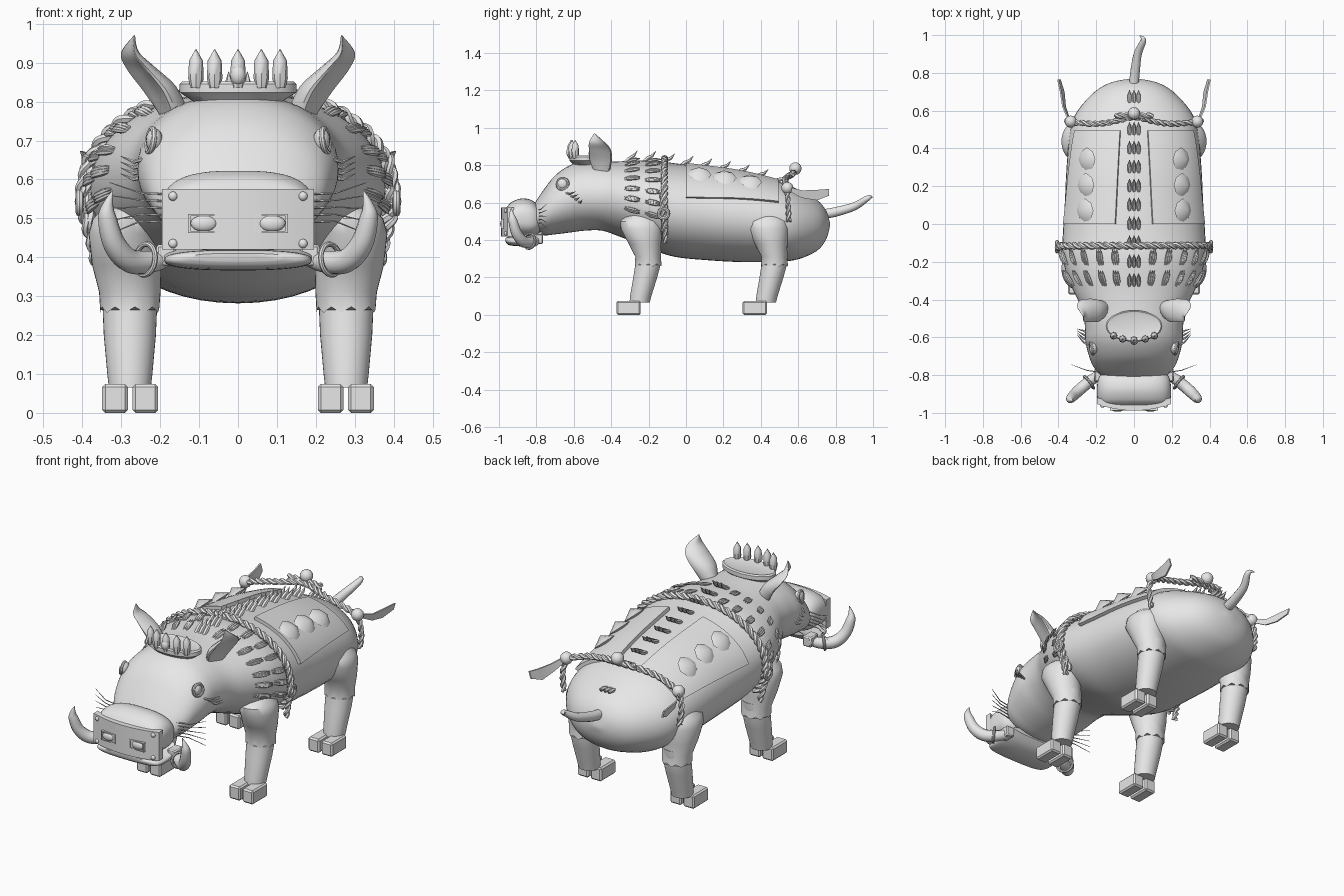
import bpy, bmesh, math
from mathutils import Vector, Matrix

if "Cube" in bpy.data.objects:
    bpy.data.objects.remove(bpy.data.objects["Cube"])

V = Vector
grey = bpy.data.materials.new("clay_grey")
grey.diffuse_color = (0.8, 0.8, 0.8, 1)
grey.use_nodes = True
grey.node_tree.nodes["Principled BSDF"].inputs["Base Color"].default_value = grey.diffuse_color


def finish(name, bm, angle=40):
    bmesh.ops.recalc_face_normals(bm, faces=bm.faces)
    me = bpy.data.meshes.new(name)
    bm.to_mesh(me)
    bm.free()
    ob = bpy.data.objects.new(name, me)
    bpy.context.collection.objects.link(ob)
    me.materials.append(grey)
    bpy.ops.object.select_all(action='DESELECT')
    ob.select_set(True)
    bpy.context.view_layer.objects.active = ob
    bpy.ops.object.shade_smooth_by_angle(angle=math.radians(angle))


def loft(bm, rings, closed=False):
    """Skin a list of point rings, capping both ends unless closed."""
    vs = [[bm.verts.new(p) for p in r] for r in rings]
    n = len(vs[0])
    for a, b in zip(vs, vs[1:] + vs[:1] if closed else vs[1:]):
        for i in range(n):
            bm.faces.new((a[i], a[(i + 1) % n], b[(i + 1) % n], b[i]))
    if not closed:
        bm.faces.new(vs[0])
        bm.faces.new(vs[-1])


def curve(ctrl, steps):
    """Catmull-Rom samples through tuples of any length."""
    out = []
    for i in range(len(ctrl) - 1):
        a, b, c, d = (ctrl[max(0, min(len(ctrl) - 1, i + k))] for k in (-1, 0, 1, 2))
        for s in range(steps):
            t = s / steps
            out.append([q + .5 * t * (r - p + t * (2 * p - 5 * q + 4 * r - w + t * (3 * (q - r) + w - p)))
                        for p, q, r, w in zip(a, b, c, d)])
    return out + [list(ctrl[-1])]


def frames(pts):
    u = None
    for i, p in enumerate(pts):
        t = (pts[min(i + 1, len(pts) - 1)] - pts[max(i - 1, 0)]).normalized()
        u = t.orthogonal() if u is None else u - t * u.dot(t)
        u.normalize()
        yield p, u.copy(), t.cross(u)


def tube(bm, pts, radii, sides=8):
    loft(bm, [[p + max(r, .0008) * (u * math.cos(a) + w * math.sin(a))
               for a in (2 * math.pi * k / sides for k in range(sides))]
              for (p, u, w), r in zip(frames(pts), radii)])


def rope(bm, ctrl, r=.011, pitch=.075):
    """Two strands twisted about a path."""
    pts = [V(c) for c in curve(ctrl, 14)]
    for ph in (0, math.pi):
        d, strand = 0, []
        for i, (p, u, w) in enumerate(frames(pts)):
            d += (p - pts[i - 1]).length if i else 0
            a = ph + 2 * math.pi * d / pitch
            strand.append(p + .8 * r * (u * math.cos(a) + w * math.sin(a)))
        tube(bm, strand, [r] * len(strand), 6)


def ball(bm, pos, scale, seg=16):
    bmesh.ops.create_uvsphere(bm, u_segments=seg, v_segments=seg // 2, radius=1,
                              matrix=Matrix.Translation(pos) @ Matrix.Diagonal((*scale, 1)))


def box(bm, pos, size, bevel=0):
    vs = bmesh.ops.create_cube(bm, size=1, matrix=Matrix.Translation(pos) @ Matrix.Diagonal((*size, 1)))['verts']
    if bevel:
        bmesh.ops.bevel(bm, geom=list({e for v in vs for e in v.link_edges}), offset=bevel, segments=1, affect='EDGES')


def torus(bm, pos, axis, R, r):
    q = V((0, 0, 1)).rotation_difference(V(axis))
    loft(bm, [[V(pos) + q @ V(((R + r * math.cos(b)) * math.cos(a), (R + r * math.cos(b)) * math.sin(a), r * math.sin(b)))
               for b in (math.pi * k / 4 for k in range(8))]
              for a in (math.pi * k / 12 for k in range(24))], True)


def oval(y, rx, zb, zt, n, off=0, a=0):
    e = 2 / n
    s, c = math.sin(a), math.cos(a)
    return V(((rx + off) * math.copysign(abs(s) ** e, s), y,
              (zb + zt) / 2 + ((zt - zb) / 2 + off) * math.copysign(abs(c) ** e, c)))


def oval_loft(bm, secs, n, steps=4, sides=48):
    loft(bm, [[oval(*s, n, 0, 2 * math.pi * k / sides) for k in range(sides)] for s in curve(secs, steps)])


# Body and head: (y, half width, bottom, top)
BODY = [(-.84, .10, .46, .54), (-.81, .165, .44, .595), (-.76, .212, .425, .67), (-.70, .238, .43, .745),
        (-.62, .257, .44, .80), (-.54, .26, .45, .82), (-.45, .275, .45, .82), (-.36, .318, .42, .82),
        (-.27, .355, .385, .825), (-.17, .378, .345, .825), (-.06, .377, .31, .81), (.1, .367, .293, .79),
        (.3, .357, .282, .76), (.5, .337, .285, .71), (.6, .298, .297, .67), (.7, .208, .342, .615),
        (.75, .12, .405, .555), (.77, .015, .475, .49)]
SAMPLES = curve(BODY, 8)
N = 2.06


def surf(y, a, off=0):
    """Point on the body skin at length y and angle a from the top."""
    for p, q in zip(SAMPLES, SAMPLES[1:]):
        if y <= q[0]:
            t = (y - p[0]) / (q[0] - p[0])
            return oval(y, *[i + (j - i) * t for i, j in zip(p[1:], q[1:])], N, off, a)


bm = bmesh.new()
oval_loft(bm, BODY, N)
finish("body", bm)

# Snout, jaw and face plate
bm = bmesh.new()
oval_loft(bm, [(-.972, .11, .43, .56), (-.955, .18, .42, .58), (-.93, .193, .415, .605), (-.88, .196, .415, .622),
               (-.83, .192, .415, .615), (-.795, .175, .43, .59), (-.77, .14, .45, .56)], 2.8)
finish("snout", bm)
bm = bmesh.new()
oval_loft(bm, [(-.965, .12, .39, .41), (-.945, .18, .372, .418), (-.87, .19, .367, .42), (-.81, .185, .385, .43),
               (-.77, .16, .42, .45)], 2.6)
finish("lower_jaw", bm)


def face_y(x):
    return -.988 + .9 * x * x


bm = bmesh.new()
loft(bm, [[V((x, face_y(x) + d, z)) for d, z in ((0, .42), (0, .575), (.035, .575), (.035, .42))]
          for x in (-.195 + .39 * k / 12 for k in range(13))])
finish("face_plate", bm)
bm = bmesh.new()
for s in (-1, 1):
    for z in (.435, .557):
        ball(bm, (s * .167, face_y(.167), z), (.012, .01, .012), 12)
    y = face_y(.085)
    for dz in (-.022, .022):
        box(bm, (s * .085, y, .487 + dz), (.086, .014, .005))
    for dx in (-.04, .04):
        box(bm, (s * .085 + dx, y, .487), (.005, .014, .044))
    ball(bm, (s * .088, y, .487), (.034, .012, .021))
finish("nostrils_and_rivets", bm)

# Tusks with rings
tusks, rings = bmesh.new(), bmesh.new()
for s in (-1, 1):
    c = curve([(.17, -.79, .405, .022), (.225, -.825, .388, .029), (.28, -.87, .392, .031), (.318, -.905, .435, .029),
               (.336, -.925, .50, .024), (.334, -.932, .535, .014), (.322, -.935, .572, .001)], 6)
    tube(tusks, [V((s * p[0], p[1], p[2])) for p in c], [p[3] for p in c], 12)
    torus(rings, (s * .238, -.838, .394), (s * .75, -.6, .1), .04, .007)
    box(rings, (s * .185, -.80, .405), (.05, .07, .055), .006)
finish("tusks", tusks)
finish("tusk_rings", rings)

# Ears: cupped leaves, opening forward and outward
bm = bmesh.new()
for s in (-1, 1):
    rows = []
    for x, y, z, w, t in curve([(.165, -.445, .765, .045, .03), (.20, -.45, .83, .068, .026), (.247, -.455, .885, .066, .016),
                                (.275, -.473, .925, .045, .009), (.267, -.49, .97, .002, .002)], 5):
        rows.append([V((s * (x + .4 * w * c + .9 * t * q + .35 * w * (c * c - .5)),
                        y + .88 * w * c - .4 * t * q - .2 * w * (c * c - .5), z - .4 * t * q))
                     for c, q in ((math.cos(math.pi * k / 8), math.sin(math.pi * k / 8)) for k in range(16))])
    loft(bm, rows)
finish("ears", bm)

# Eyes, brow tufts and whiskers
eyes, hairs = bmesh.new(), bmesh.new()
for s in (-1, 1):
    ball(eyes, (s * .215, -.658, .70), (.022, .032, .032))
    torus(eyes, (s * .224, -.66, .70), (s, -.25, .15), .03, .008)
    for k in range(4):
        tube(hairs, [V((s * .235, -.645 + .02 * k, .655 - .015 * k)), V((s * .268, -.625 + .02 * k, .645 - .015 * k)),
                     V((s * .302, -.585 + .01 * k, .66 - .015 * k))], [.006, .005, 0], 6)
    for k in range(5):
        z = .49 + .018 * k
        tube(hairs, [V((s * .18, -.785, z)), V((s * .25, -.775, z + .003)), V((s * .33, -.745, z + .03 * (k - 2) / 2))],
             [.003, .0025, .001], 5)
finish("eyes", eyes)
finish("brow_hairs_and_whiskers", hairs)

# Crown
bm = bmesh.new()
loft(bm, [[V((rx * math.cos(a), -.54 + ry * math.sin(a), z)) for a in (math.pi * k / 16 for k in range(32))]
          for rx, ry, z in ((.10, .05, .79), (.14, .075, .817), (.15, .083, .824), (.15, .083, .845), (.143, .077, .852), (.12, .06, .847))])
for x in (-.108, -.06, 0, .06, .108):
    y = -.54 - .075 * math.sqrt(1 - (x / .15) ** 2)
    tube(bm, [V((x, y, z)) for z in (.835, .86, .905, .935)], [.014, .02, .018, 0], 8)
ball(bm, (0, -.622, .868), (.02, .018, .026))
finish("crown", bm)

# Hair tufts: triple spines along the back and down the shoulders
bm = bmesh.new()
for y in (-.33, -.23, -.13, -.03, .07, .17, .27, .37, .47, .64):
    for k in (-1, 0, 1):
        c = [surf(y + d, 0, h) + V((.024 * k, 0, 0)) for d, h in ((0, -.012), (.025, .01), (.05, .025), (.07, .052))]
        tube(bm, c, [.01, .012, .009, 0], 6)
for y in (-.33, -.22):
    for a in (.25, .48, .74, 1.0, 1.28, 1.52, 1.78):
        for s in (-1, 1):
            for k in (-1, 0, 1):
                c = [surf(y + d, s * (a + .03 * k), h) for d, h in ((0, -.003), (.03, .008), (.06, .014), (.085, .018))]
                tube(bm, c, [.002, .008, .007, 0], 6)
finish("hair_tufts", bm)

# Saddle panels with gems
panels, gems = bmesh.new(), bmesh.new()
for s in (-1, 1):
    rows = []
    for k in range(11):
        t = k / 10
        lo, hi = .25 - .05 * t, 1.29 - .2 * t
        rows.append([surf(.495 * t, s * (lo + (hi - lo) * j / 12), h)
                     for h, seq in ((.018, range(13)), (-.01, range(12, -1, -1))) for j in seq])
    loft(panels, rows)
    for y in (.07, .205, .34):
        p = surf(y, s * .72, .014)
        n = (surf(y, s * .72, .05) - p).normalized()
        u = V((0, 1, 0))
        w = n.cross(u)
        tip = [gems.verts.new(p + n * .045), gems.verts.new(p - n * .01)]
        ring = [gems.verts.new(p + n * .006 + u * .066 * math.copysign(abs(math.cos(a)) ** 1.3, math.cos(a)) + w * .06 * math.sin(a))
                for a in (math.pi * k / 4 for k in range(8))]
        for k in range(8):
            for v in tip:
                gems.faces.new((ring[k], ring[(k + 1) % 8], v))
finish("saddle_panels", panels)
finish("saddle_gems", gems)

# Collar rope with side rings, and rump rope with beads and ribbons
bm = bmesh.new()
rope(bm, [surf(-.115, -2.15 + 4.3 * k / 24, .016) for k in range(25)])
for s in (-1, 1):
    torus(bm, surf(-.12, s * 1.68, .03), (s, 0, 0), .026, .01)
    rope(bm, [(s * .385, -.125, .66), (s * .405, -.125, .55), (s * .38, -.115, .45), (s * .365, -.11, .385)], .009)
finish("collar_rope", bm)
bm = bmesh.new()
half = [(.06, .555, .745), (.12, .54, .735), (.2, .53, .72), (.28, .535, .697), (.335, .54, .675)]
rope(bm, [(-x, y, z) for x, y, z in half[::-1]] + [(0, .565, .75)] + half, .01)
rope(bm, [(-.1, .572, .755), (0, .575, .76), (.1, .572, .755)], .01)
ball(bm, (0, .585, .782), (.033, .033, .033))
for s in (-1, 1):
    ball(bm, (s * .335, .542, .678), (.032, .032, .032))
    rope(bm, [(s * .335, .54, .68), (s * .355, .545, .6), (s * .345, .55, .5)], .009)
    loft(bm, [[V((s * (x + d), y, z + h)) for d, h in ((-.004 - w * .3, -w), (.004 - w * .3, -w), (.004 + w * .3, w), (-.004 + w * .3, w))]
              for x, y, z, w in ((.345, .555, .67, .012), (.37, .62, .645, .02), (.38, .70, .64, .028), (.397, .765, .655, .018))])
finish("rump_rope", bm)

# Legs with cuffs and cloven hooves
legs, cuffs, hooves = bmesh.new(), bmesh.new(), bmesh.new()


def leg_ring(x, y, z, rx, ry, wave=0):
    return [V((x + rx * math.cos(a), y + ry * math.sin(a), z + wave * math.cos(9 * a)))
            for a in (math.pi * k / 18 for k in range(36))]


for s in (-1, 1):
    for dy in (0, .675):
        loft(legs, [leg_ring(s * x, y + dy, z, rx, ry) for z, x, y, rx, ry in (
            (.34, .278, -.198, .068, .066), (.27, .278, -.203, .07, .068), (.2, .278, -.218, .067, .064),
            (.1, .278, -.242, .058, .057), (.065, .278, -.248, .054, .054))])
        loft(cuffs, [leg_ring(s * x, y + dy, z, rx, ry, w) for z, x, y, rx, ry, w in (
            (.53, .27, -.24, .07, .08, 0), (.50, .288, -.242, .085, .108, 0), (.46, .294, -.238, .09, .111, 0),
            (.38, .286, -.22, .089, .087, 0), (.31, .278, -.203, .079, .068, 0), (.265, .278, -.202, .076, .072, .008))])
        for x in (.238, .316):
            box(hooves, (s * x, -.307 + dy, .037), (.066, .13, .074), .008)
finish("lower_legs", legs)
finish("upper_legs", cuffs)
finish("hooves", hooves, 20)

# Tail with a hooked tip
bm = bmesh.new()
c = curve([(0, .74, .54, .026), (.005, .80, .55, .026), (.02, .90, .58, .022), (.048, .965, .62, .016),
           (.045, .985, .63, .01), (.028, .998, .628, .001)], 5)
tube(bm, [V(p[:3]) for p in c], [p[3] for p in c], 12)
finish("tail", bm)
